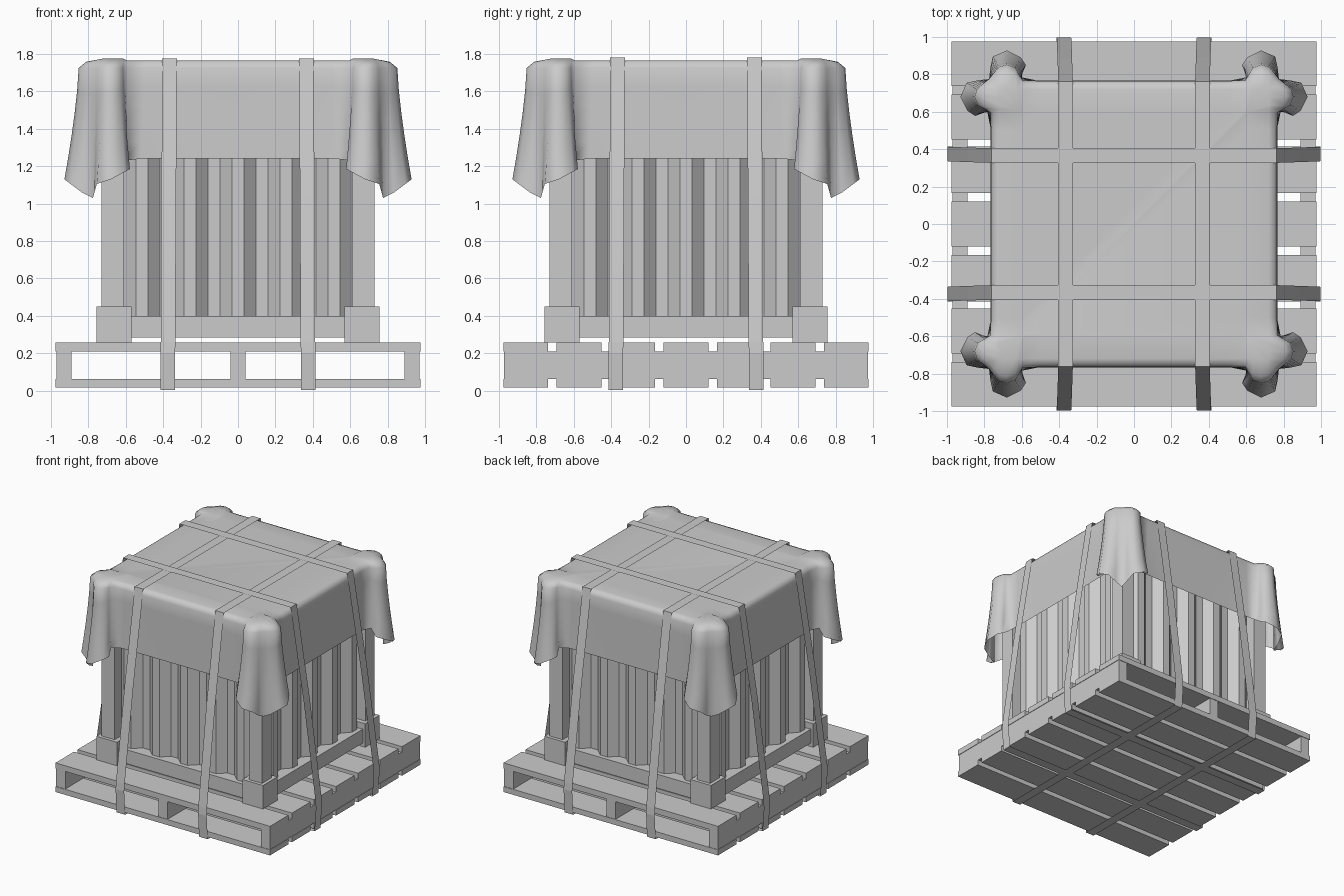
import bpy, math

if "Cube" in bpy.data.objects:
    bpy.data.objects.remove(bpy.data.objects["Cube"])


def mesh(name, verts, faces, smooth=False):
    me = bpy.data.meshes.new(name)
    me.from_pydata(verts, [], faces)
    me.update()
    ob = bpy.data.objects.new(name, me)
    bpy.context.collection.objects.link(ob)
    if smooth:
        for p in me.polygons:
            p.use_smooth = True
    return ob


def box(name, x0, x1, y0, y1, z0, z1):
    v = [(x, y, z) for z in (z0, z1) for x, y in ((x0, y0), (x1, y0), (x1, y1), (x0, y1))]
    f = [(3, 2, 1, 0), (4, 5, 6, 7)] + [(i, (i + 1) % 4, (i + 1) % 4 + 4, i + 4) for i in range(4)]
    return mesh(name, v, f)


def turn(p, k):
    """Rotate a point clockwise by k quarter turns about z."""
    x, y = p[0], p[1]
    for _ in range(k):
        x, y = y, -x
    return (x, y) + tuple(p[2:])


# Pallet: seven boards above and below three stringers
for i in range(7):
    c = -0.857 + i * 0.857 / 3
    box("pallet_top_board", -0.975, 0.975, c - 0.12, c + 0.12, 0.21, 0.257)
    box("pallet_bottom_board", -0.975, 0.975, c - 0.12, c + 0.12, 0.018, 0.063)
for x in (-0.93, 0, 0.93):
    box("pallet_stringer", x - 0.041, x + 0.041, -0.973, 0.973, 0.063, 0.21)

# Container corners: feet, posts and top blocks
for sx in (-1, 1):
    for sy in (-1, 1):
        for name, a, b, z0, z1 in (("corner_foot", 0.57, 0.757, 0.257, 0.45),
                                   ("corner_post", 0.61, 0.73, 0.45, 1.57),
                                   ("corner_cap", 0.57, 0.745, 1.57, 1.73)):
            xs, ys = sorted((sx * a, sx * b)), sorted((sy * a, sy * b))
            box(name, *xs, *ys, z0, z1)

# Container floor, roof, rails and corrugated walls
box("container_floor", -0.64, 0.64, -0.64, 0.64, 0.285, 0.39)
box("container_roof", -0.7, 0.7, -0.7, 0.7, 1.69, 1.74)
step = 1.22 / 19
for k in range(4):
    for name, z0, z1 in (("bottom_rail", 0.285, 0.4), ("top_rail", 1.6, 1.73)):
        a, b = turn((-0.59, -0.735), k), turn((0.59, -0.62), k)
        box(name, *sorted((a[0], b[0])), *sorted((a[1], b[1])), z0, z1)
    verts = []
    for i in range(20):
        y = -0.64 if i % 4 in (0, 3) else -0.70
        for z in (0.4, 1.62):
            verts.append(turn((-0.61 + i * step, y, z), k))
    mesh("corrugated_wall", verts, [(2 * i, 2 * i + 2, 2 * i + 3, 2 * i + 1) for i in range(19)])

# Draped sheet: shoulder x, y and hem x, y, z for one eighth of the outline
OUTLINE = [
    (0.0, 0.765, 0.0, 0.766, 1.24),
    (0.3, 0.765, 0.3, 0.766, 1.24),
    (0.5, 0.765, 0.52, 0.768, 1.24),
    (0.595, 0.768, 0.605, 0.785, 1.23),
    (0.615, 0.80, 0.578, 0.85, 1.185),
    (0.635, 0.835, 0.605, 0.89, 1.17),
    (0.68, 0.852, 0.68, 0.928, 1.13),
    (0.72, 0.84, 0.755, 0.895, 1.105),
    (0.752, 0.805, 0.768, 0.835, 1.06),
    (0.775, 0.775, 0.775, 0.775, 1.03),
]


def swap(p):
    return (p[1], p[0], p[3], p[2], p[4])


quarter = OUTLINE + [swap(p) for p in OUTLINE[-2:0:-1]]
outline = []
for k in range(4):
    for p in quarter:
        outline.append((turn(p[:2], k), turn(p[2:4], k), p[4], max(abs(p[0]), abs(p[1])),
                        min(abs(p[0]), abs(p[1])) > 0.6))


def inward(s, limit):
    """Pull a shoulder point in to a square of the given half size."""
    return [max(-limit, min(limit, c)) for c in s]


rings = []
for t in (1, 0.8, 0.6, 0.4, 0.2, 0):  # hanging sides
    e = t ** 1.4
    rings.append([(s[0] + (h[0] - s[0]) * e, s[1] + (h[1] - s[1]) * e, 1.725 + (z - 1.725) * t)
                  for s, h, z, m, c in outline])
crown = []
for s, h, z, m, c in outline:  # rounded edge
    cr = []
    for v in s:
        a = abs(v)
        cr.append(math.copysign(a - max(0, a - 0.72) * 0.3, v) if a > 0.72 else v)
    crown.append((cr[0], cr[1], 1.758))
rings.append(crown)
rings.append([(*inward(s, 0.72), 1.776 if c else 1.766) for s, h, z, m, c in outline])
rings.append([(*inward(s, 0.6), 1.766) for s, h, z, m, c in outline])
n = len(outline)
verts = [v for r in rings for v in r]
faces = []
for r in range(len(rings) - 1):
    for i in range(n):
        j = (i + 1) % n
        faces.append((r * n + j, r * n + i, (r + 1) * n + i, (r + 1) * n + j))
last = (len(rings) - 1) * n
faces.append(tuple(range(last + n - 1, last - 1, -1)))
sheet = mesh("draped_sheet", verts, faces, True)
weld = sheet.modifiers.new("weld", 'WELD')
weld.merge_threshold = 0.0005

# Straps: closed flat ribbons around sheet and pallet
for k in (0, 1):
    for s in (-1, 1):
        top = 1.775 + 0.005 * k
        half = [(0.762, top, 0.366), (0.885, 1.03, 0.37), (0.993, 0.26, 0.374),
                (0.998, 0.2, 0.375), (0.985, 0.004, 0.375)]
        loop = half + [(-a, z, c) for a, z, c in reversed(half)]
        verts = [turn((s * c + w, a, z), k) for a, z, c in loop for w in (-0.039, 0.039)]
        m = len(loop)
        faces = [(2 * i, 2 * i + 1, 2 * ((i + 1) % m) + 1, 2 * ((i + 1) % m)) for i in range(m)]
        mesh("strap", verts, faces)
